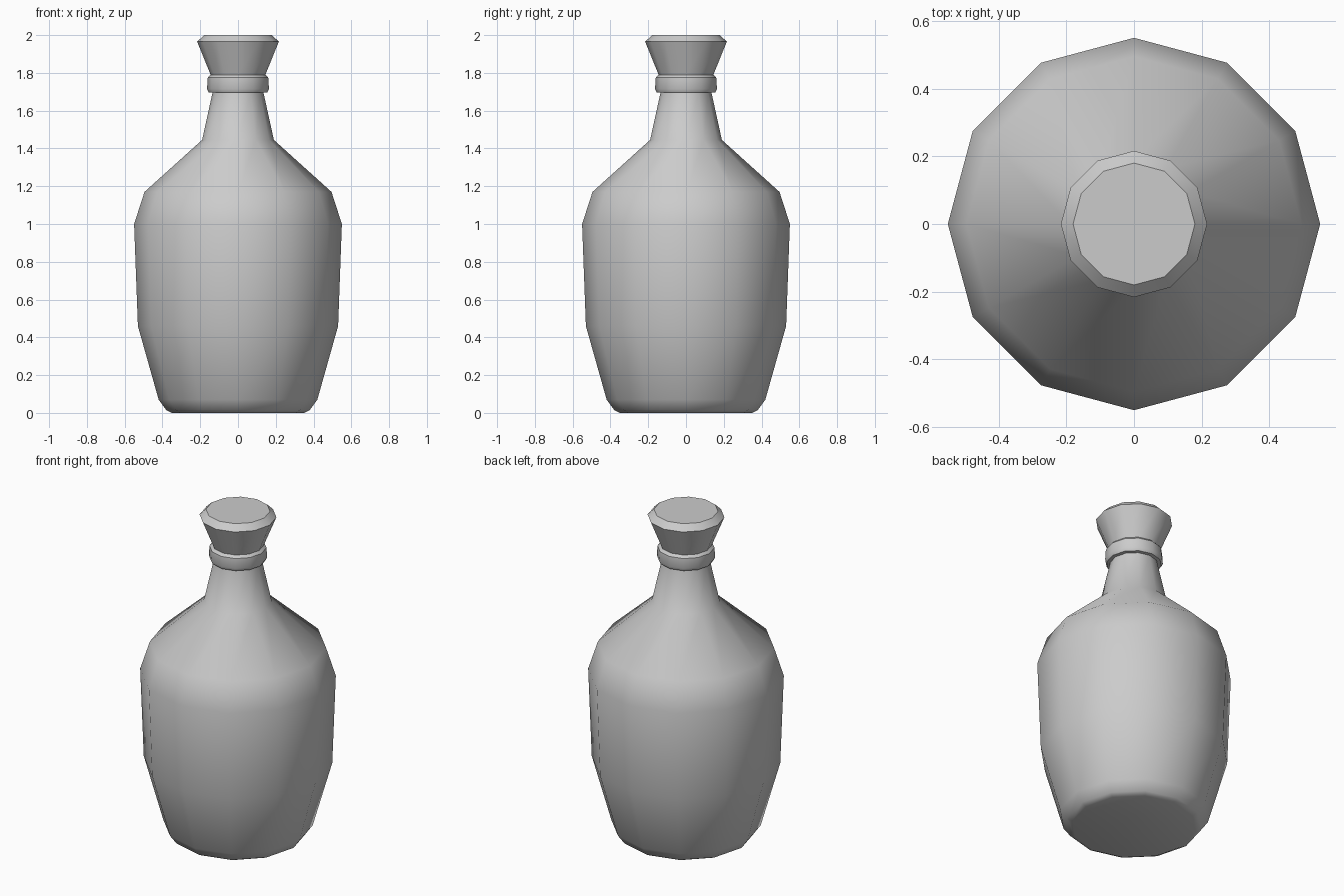
import bpy, bmesh, math

if "Cube" in bpy.data.objects:
    bpy.data.objects.remove(bpy.data.objects["Cube"])

SIDES = 12


def lathe(name, profile, bottom_z=None, cap_top=False, sharp=40):
    """Spin an (radius, height) profile around z into a 12-sided part."""
    bm = bmesh.new()
    rings = []
    for r, z in profile:
        rings.append([bm.verts.new((r * math.cos(2 * math.pi * i / SIDES),
                                    r * math.sin(2 * math.pi * i / SIDES), z))
                      for i in range(SIDES)])
    for a, b in zip(rings, rings[1:]):
        for i in range(SIDES):
            j = (i + 1) % SIDES
            bm.faces.new((a[i], a[j], b[j], b[i]))
    if bottom_z is not None:
        tip = bm.verts.new((0, 0, bottom_z))
        for i in range(SIDES):
            bm.faces.new((rings[0][(i + 1) % SIDES], rings[0][i], tip))
    if cap_top:
        bm.faces.new(rings[-1])
    mesh = bpy.data.meshes.new(name)
    bm.to_mesh(mesh)
    bm.free()
    obj = bpy.data.objects.new(name, mesh)
    bpy.context.collection.objects.link(obj)
    bpy.ops.object.select_all(action='DESELECT')
    obj.select_set(True)
    bpy.context.view_layer.objects.active = obj
    bpy.ops.object.shade_smooth_by_angle(angle=math.radians(sharp))
    return obj


# Bottle body with hollowed base, shoulder and neck
lathe("bottle_body",
      [(0.35, 0.0), (0.38, 0.015), (0.42, 0.07), (0.53, 0.46), (0.55, 1.0),
       (0.495, 1.17), (0.19, 1.445), (0.135, 1.695)],
      bottom_z=0.07)

# Raised ring around the mouth
lathe("neck_ring",
      [(0.135, 1.695), (0.155, 1.697), (0.164, 1.715), (0.16, 1.775),
       (0.145, 1.79)], sharp=30)

# Flared stopper
lathe("stopper", [(0.145, 1.79), (0.216, 1.965), (0.18, 2.0)],
      cap_top=True, sharp=30)
